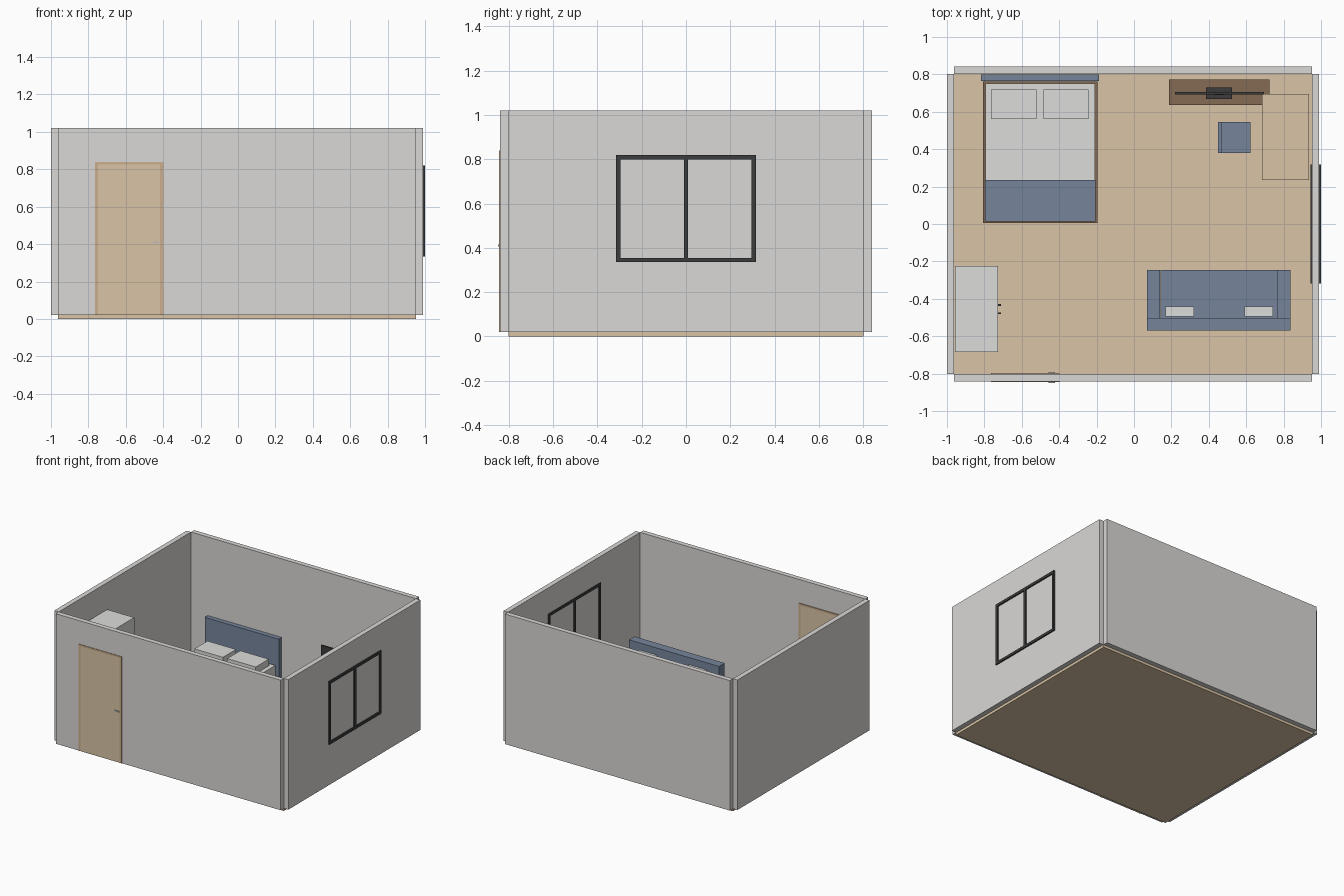
import bpy
import bmesh

cube = bpy.data.objects.get("Cube")
if cube:
    bpy.data.objects.remove(cube, do_unlink=True)


def material(name, r, g, b):
    m = bpy.data.materials.new(name)
    m.diffuse_color = (r, g, b, 1)
    m.use_nodes = True
    m.node_tree.nodes["Principled BSDF"].inputs["Base Color"].default_value = (r, g, b, 1)
    return m


WALL = material("warm_white", 0.70, 0.69, 0.67)
WHITE = material("soft_white", 0.72, 0.72, 0.71)
TAN = material("light_wood", 0.70, 0.56, 0.38)
TRIM = material("door_trim_wood", 0.60, 0.43, 0.27)
BROWN = material("dark_wood", 0.23, 0.145, 0.085)
BLUE = material("slate_blue", 0.18, 0.235, 0.33)
DARK = material("charcoal", 0.045, 0.045, 0.045)
METAL = material("handle_metal", 0.50, 0.50, 0.50)


def boxes(name, mat, *ranges):
    """One object made of boxes, each given as (x0, x1, y0, y1, z0, z1)."""
    bm = bmesh.new()
    for x0, x1, y0, y1, z0, z1 in ranges:
        verts = bmesh.ops.create_cube(bm, size=1)["verts"]
        bmesh.ops.scale(bm, verts=verts, vec=(x1 - x0, y1 - y0, z1 - z0))
        bmesh.ops.translate(bm, verts=verts,
                            vec=((x0 + x1) / 2, (y0 + y1) / 2, (z0 + z1) / 2))
    mesh = bpy.data.meshes.new(name)
    bm.to_mesh(mesh)
    bm.free()
    mesh.materials.append(mat)
    ob = bpy.data.objects.new(name, mesh)
    bpy.context.collection.objects.link(ob)
    return ob


def legs(name, mat, x0, x1, y0, y1, z1, t):
    """Four square legs at the corners of a rectangle."""
    boxes(name, mat, *[(x, x + t, y, y + t, 0.02, z1)
                       for x in (x0, x1 - t) for y in (y0, y1 - t)])


# Room shell: the corners between the walls stay open
XL, XR, Y, T, F, H = -0.962, 0.952, 0.803, 0.038, 0.02, 1.02
boxes("floor", TAN, (XL, XR, -Y, Y, 0, F))
boxes("left_wall", WALL, (XR, XR + T, -Y, Y, F, H))
boxes("right_wall", WALL, (XL - T, XL, -Y, Y, F, H))
boxes("front_wall", WALL, (XL, XR, -Y - T, -Y, F, H))
boxes("back_wall", WALL, (XL, XR, Y, Y + T, F, H))

# Door with frame and lever handles on both sides
boxes("door_frame", TRIM,
      (-0.765, -0.748, -0.845, -0.796, F, 0.84),
      (-0.416, -0.399, -0.845, -0.796, F, 0.84),
      (-0.748, -0.416, -0.845, -0.796, 0.826, 0.84))
boxes("door", TAN, (-0.748, -0.416, -0.843, -0.799, F, 0.826))
boxes("door_handle", METAL,
      (-0.457, -0.422, -0.849, -0.843, 0.405, 0.415),
      (-0.457, -0.422, -0.799, -0.792, 0.405, 0.415))

# Window frame through the side wall
W0, W1, WY, Z0, Z1, B = 0.945, 1.0, 0.317, 0.335, 0.82, 0.02
boxes("window_frame", DARK,
      (W0, W1, -WY, -WY + B, Z0, Z1), (W0, W1, WY - B, WY, Z0, Z1),
      (W0, W1, -WY + B, WY - B, Z0, Z0 + B), (W0, W1, -WY + B, WY - B, Z1 - B, Z1),
      (W0, W1, -B / 2, B / 2, Z0 + B, Z1 - B))

# Bed
boxes("bed_frame", BROWN, (-0.807, -0.195, 0.005, 0.762, F, 0.13))
boxes("headboard", BLUE, (-0.817, -0.188, 0.764, 0.80, F, 0.418))
boxes("mattress", WHITE, (-0.793, -0.209, 0.018, 0.752, 0.13, 0.215))
boxes("blanket", BLUE, (-0.796, -0.206, 0.014, 0.235, 0.135, 0.224))
boxes("bed_pillows", WHITE, *[(x, x + 0.243, 0.561, 0.72, 0.215, 0.267)
                             for x in (-0.764, -0.485)])

# Wardrobe with two door pulls
boxes("wardrobe", WHITE, (-0.956, -0.726, -0.684, -0.224, F, 0.818))
boxes("wardrobe_handles", DARK, *[(-0.726, -0.712, y - 0.005, y + 0.005, 0.36, 0.46)
                                  for y in (-0.433, -0.477)])

# Media cabinet and television
boxes("media_cabinet", BROWN, (0.187, 0.724, 0.636, 0.773, F, 0.20))
boxes("television_stand", DARK, (0.385, 0.523, 0.668, 0.73, 0.20, 0.21),
      (0.43, 0.478, 0.69, 0.704, 0.21, 0.26))
boxes("television", DARK, (0.22, 0.694, 0.692, 0.706, 0.24, 0.508))

# Desk
boxes("desk_top", TAN, (0.684, 0.935, 0.235, 0.694, 0.28, 0.30))
legs("desk_legs", TAN, 0.69, 0.929, 0.241, 0.688, 0.28, 0.02)

# Chair facing the desk
boxes("chair_seat", BLUE, (0.449, 0.623, 0.379, 0.546, 0.17, 0.195))
boxes("chair_back", BLUE, (0.449, 0.467, 0.379, 0.546, 0.195, 0.36))
legs("chair_legs", DARK, 0.455, 0.617, 0.385, 0.54, 0.17, 0.015)

# Sofa with two cushions
boxes("sofa_seat", BLUE, (0.142, 0.769, -0.502, -0.246, F, 0.175))
boxes("sofa_back", BLUE, (0.07, 0.836, -0.569, -0.502, F, 0.34))
boxes("sofa_arms", BLUE, *[(x, x + 0.07, -0.502, -0.246, F, 0.24)
                           for x in (0.07, 0.766)])
boxes("sofa_cushions", WHITE, *[(x, x + 0.152, -0.494, -0.441, 0.175, 0.29)
                                for x in (0.168, 0.59)])
